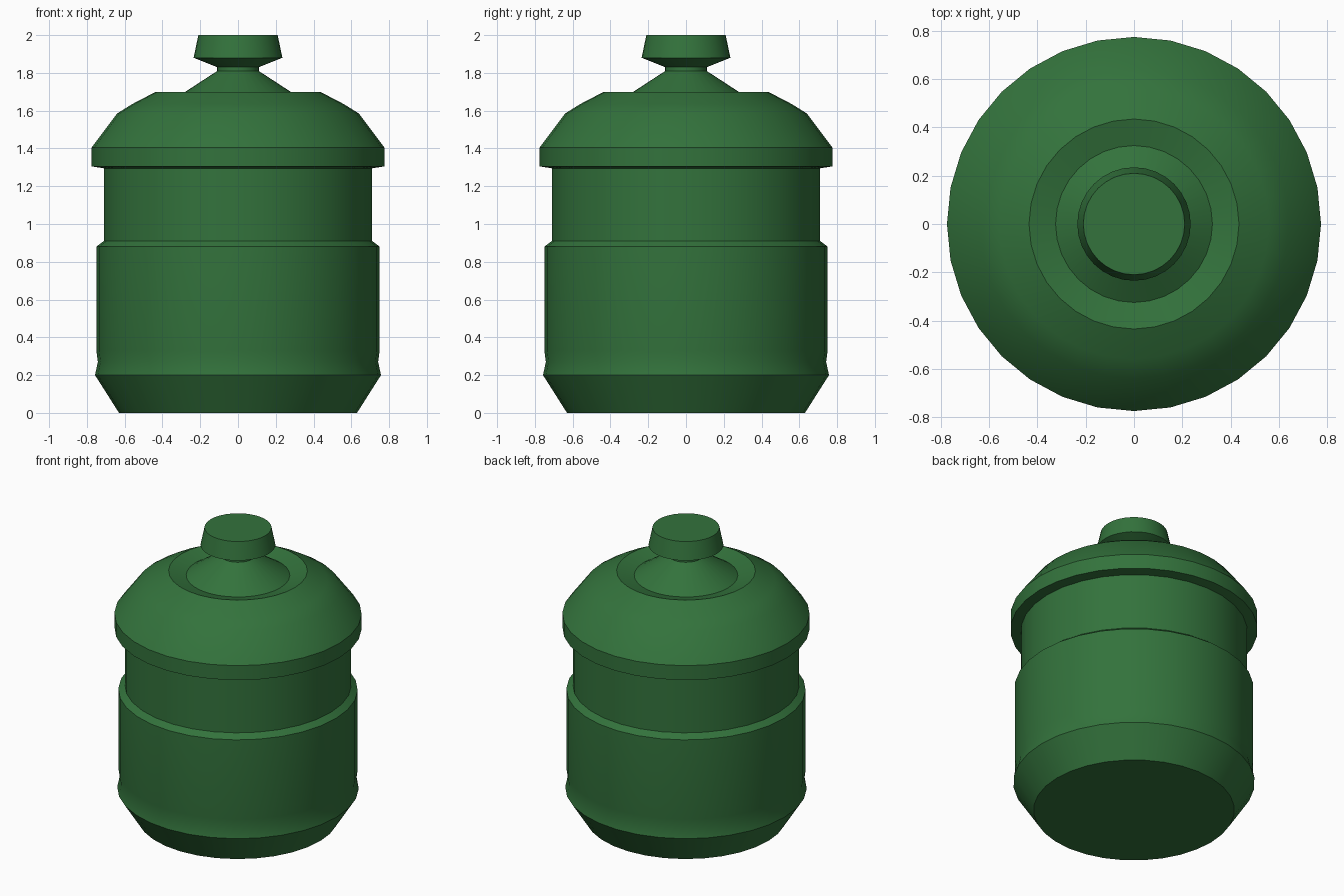
import bpy, bmesh, math

cube = bpy.data.objects.get("Cube")
if cube:
    bpy.data.objects.remove(cube, do_unlink=True)

SEGMENTS = 32

green = bpy.data.materials.new("forest_green")
green.use_nodes = True
colour = (0.033, 0.17, 0.045, 1)
green.diffuse_color = colour
green.node_tree.nodes["Principled BSDF"].inputs["Base Color"].default_value = colour

# Radius and height from the base up to the knob
profile = [
    # chamfered foot and body
    (0.63, 0), (0.757, 0.2), (0.742, 0.27), (0.75, 0.33), (0.75, 0.88),
    # recessed collar
    (0.71, 0.91), (0.71, 1.295),
    # overhanging lid and dome
    (0.775, 1.305), (0.775, 1.405), (0.64, 1.585), (0.56, 1.635), (0.435, 1.7),
    # groove, cone and neck
    (0.325, 1.67), (0.11, 1.81), (0.11, 1.83),
    # knob
    (0.235, 1.88), (0.21, 2.0),
]

# Spin the profile into rings and close both ends
bm = bmesh.new()
rings = []
for radius, height in profile:
    ring = []
    for i in range(SEGMENTS):
        a = math.tau * i / SEGMENTS
        ring.append(bm.verts.new((radius * math.cos(a), radius * math.sin(a), height)))
    rings.append(ring)
for low, high in zip(rings, rings[1:]):
    for i in range(SEGMENTS):
        j = (i + 1) % SEGMENTS
        bm.faces.new((low[i], low[j], high[j], high[i]))
bm.faces.new(rings[0][::-1])
bm.faces.new(rings[-1])

mesh = bpy.data.meshes.new("lidded_jar")
bm.to_mesh(mesh)
bm.free()
mesh.materials.append(green)
jar = bpy.data.objects.new("lidded_jar", mesh)
bpy.context.collection.objects.link(jar)

# Smooth sides, crisp rims
bpy.ops.object.select_all(action="DESELECT")
jar.select_set(True)
bpy.context.view_layer.objects.active = jar
bpy.ops.object.shade_smooth_by_angle(angle=math.radians(30))
